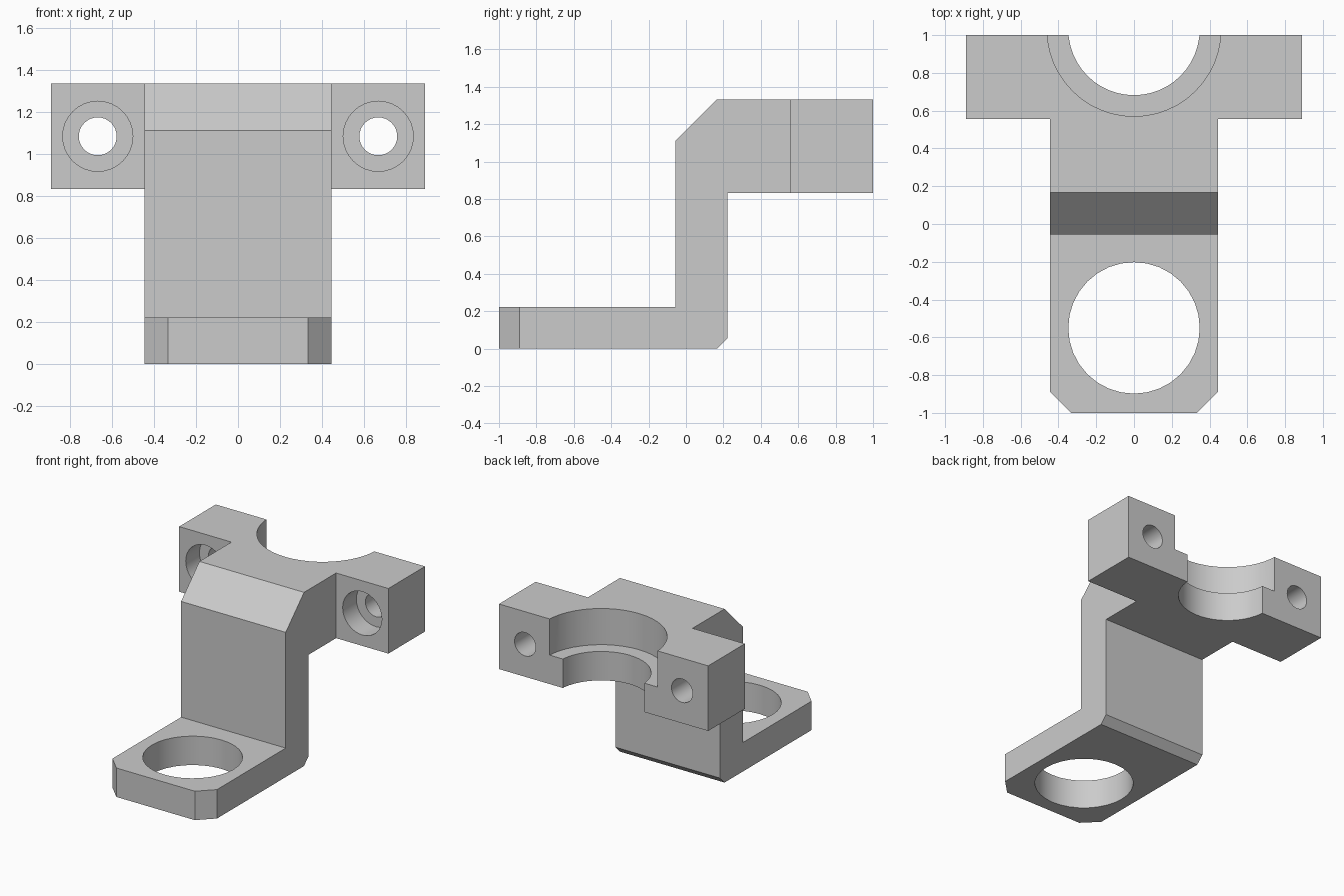
import bpy, bmesh, math
from mathutils import Matrix, Vector

old = bpy.data.objects.get("Cube")
if old:
    bpy.data.objects.remove(old, do_unlink=True)

grey = bpy.data.materials.new("plain grey")
grey.use_nodes = True
colour = (0.6, 0.6, 0.6, 1)
grey.diffuse_color = colour
grey.node_tree.nodes["Principled BSDF"].inputs["Base Color"].default_value = colour

U = 1 / 18  # design unit


def add_object(name, bm):
    bmesh.ops.recalc_face_normals(bm, faces=bm.faces)
    mesh = bpy.data.meshes.new(name)
    bm.to_mesh(mesh)
    bm.free()
    mesh.materials.append(grey)
    obj = bpy.data.objects.new(name, mesh)
    bpy.context.collection.objects.link(obj)
    return obj


def box(name, low, high):
    bm = bmesh.new()
    bmesh.ops.create_cube(bm, size=1)
    low, high = Vector(low), Vector(high)
    bmesh.ops.scale(bm, vec=high - low, verts=bm.verts)
    bmesh.ops.translate(bm, vec=(low + high) / 2, verts=bm.verts)
    return add_object(name, bm)


def cylinder(name, radius, centre, length, along_y=False, sides=32):
    bm = bmesh.new()
    turn = Matrix.Rotation(math.pi / 2, 4, "X") if along_y else Matrix()
    bmesh.ops.create_cone(bm, cap_ends=True, segments=sides, radius1=radius,
                          radius2=radius, depth=length,
                          matrix=Matrix.Translation(centre) @ turn)
    return add_object(name, bm)


def combine(target, tool, operation):
    mod = target.modifiers.new(operation.lower(), "BOOLEAN")
    mod.operation, mod.solver, mod.object = operation, "EXACT", tool
    bpy.context.view_layer.objects.active = target
    bpy.ops.object.modifier_apply(modifier=mod.name)
    bpy.data.objects.remove(tool, do_unlink=True)


# Bent bracket: side profile (y, z) extruded across x
half = 8 * U
profile = [(-18, 0), (3, 0), (4, 1), (4, 15), (18, 15), (18, 24),
           (3, 24), (-1, 20), (-1, 4), (-18, 4)]
bm = bmesh.new()
side = bm.faces.new([bm.verts.new((-half, y * U, z * U)) for y, z in profile])
swept = bmesh.ops.extrude_face_region(bm, geom=[side])["geom"]
bmesh.ops.translate(bm, vec=(2 * half, 0, 0),
                    verts=[v for v in swept if isinstance(v, bmesh.types.BMVert)])

# Clipped front corners of the foot
corners = [e for e in bm.edges
           if all(v.co.y < -0.99 for v in e.verts)
           and abs(e.verts[0].co.x - e.verts[1].co.x) < 0.01]
bmesh.ops.bevel(bm, geom=corners, offset=2 * U, segments=1, affect="EDGES")
bracket = add_object("bracket", bm)

# Clamp ears with counterbored bolt holes
for s in (-1, 1):
    xs = sorted((s * 6 * U, s * 16 * U))
    ear = box("ear", (xs[0], 10 * U, 15 * U), (xs[1], 18 * U, 24 * U))
    combine(bracket, ear, "UNION")
for s in (-1, 1):
    x, z = s * 12 * U, 19.5 * U
    combine(bracket, cylinder("bolt_hole", 0.09, (x, 0.8, z), 0.8, True), "DIFFERENCE")
    combine(bracket, cylinder("bolt_recess", 3 * U, (x, 11 * U, z), 4 * U, True), "DIFFERENCE")

# Round opening through the foot
combine(bracket, cylinder("foot_hole", 0.348, (0, -0.55, 0.1), 0.6), "DIFFERENCE")

# Stepped half-round seat in the clamp
combine(bracket, cylinder("seat_hole", 0.348, (0, 1.03, 1.1), 1, sides=48), "DIFFERENCE")
combine(bracket, cylinder("seat_step", 0.46, (0, 1.03, 24 * U), 10 * U, sides=48), "DIFFERENCE")

bpy.ops.object.select_all(action="DESELECT")
bracket.select_set(True)
bpy.context.view_layer.objects.active = bracket
bpy.ops.object.shade_smooth_by_angle(angle=math.radians(30))
